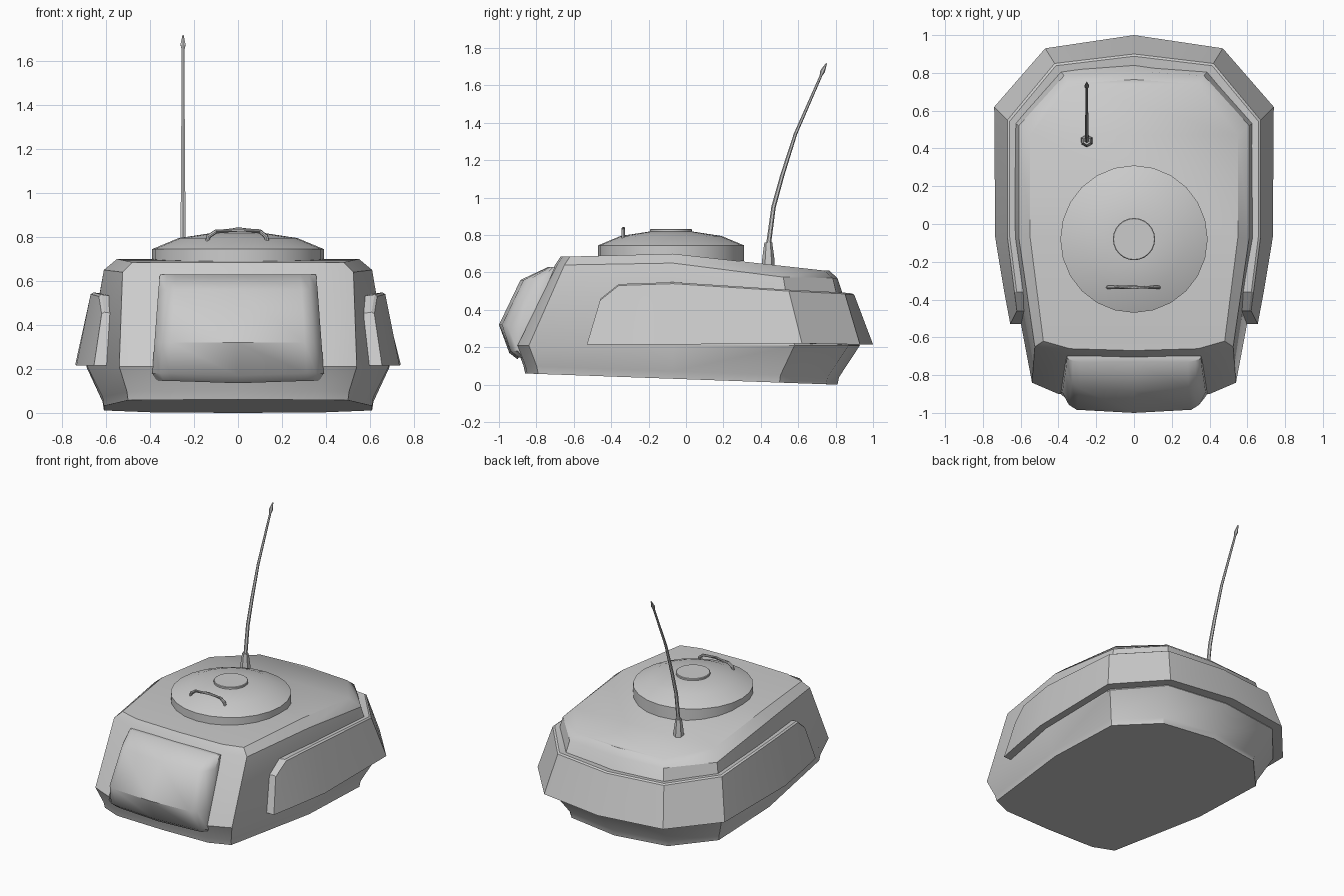
import bpy, math
from mathutils import Vector

if "Cube" in bpy.data.objects:
    bpy.data.objects.remove(bpy.data.objects["Cube"])


def make(name, verts, faces, angle=30):
    me = bpy.data.meshes.new(name)
    me.from_pydata(verts, [], faces)
    ob = bpy.data.objects.new(name, me)
    bpy.context.collection.objects.link(ob)
    bpy.ops.object.select_all(action='DESELECT')
    bpy.context.view_layer.objects.active = ob
    ob.select_set(True)
    bpy.ops.object.mode_set(mode='EDIT')
    bpy.ops.mesh.select_all(action='SELECT')
    bpy.ops.mesh.remove_doubles(threshold=0.0005)
    bpy.ops.mesh.normals_make_consistent(inside=False)
    bpy.ops.object.mode_set(mode='OBJECT')
    bpy.ops.object.shade_smooth_by_angle(angle=math.radians(angle))
    return ob


def bridge(rings, closed=True):
    n = len(rings[0])
    verts = [p for r in rings for p in r]
    faces = [(k*n+i, k*n+(i+1) % n, (k+1)*n+(i+1) % n, (k+1)*n+i)
             for k in range(len(rings)-1) for i in range(n if closed else n-1)]
    return verts, faces


def mirrored(half):
    # half outline from front centre to rear centre -> full loop
    return half + [(-x, y, z) for x, y, z in half[-2:0:-1]]


def tube(name, path, radii, sides, angle=40):
    # tapered tube along a path with flat ends
    pts = [Vector(p) for p in path]
    rings = []
    for i, p in enumerate(pts):
        d = (pts[min(i+1, len(pts)-1)] - pts[max(i-1, 0)]).normalized()
        u = d.cross(Vector((1, 0, 0)) if abs(d.x) < 0.8 else Vector((0, 1, 0))).normalized()
        if abs(d.x) < 0.98 and abs(d.y) < 0.001:
            u = Vector((0, 1, 0))
        v = d.cross(u)
        rings.append([p + radii[i]*(u*math.cos(a) + v*math.sin(a))
                      for a in (2*math.pi*k/sides for k in range(sides))])
    verts, faces = bridge(rings)
    m = len(verts)
    faces += [tuple(range(sides)), tuple(range(m-sides, m))]
    return make(name, verts, faces, angle)


# turret shell: lofted outlines with strip-filled roof and floor
bottom_xy = [(0, -.86), (.36, -.85), (.50, -.79), (.61, -.07), (.61, .50), (.38, .75), (0, .81)]
bottom = [(x, y, .06*(.81-y)/1.67) for x, y in bottom_xy]
lip = [(x*1.01, y*1.01, z+.04) for x, y, z in bottom]
mid = [(x, y, .21) for x, y in
       [(0, -.91), (.40, -.90), (.54, -.84), (.685, -.07), (.69, .58), (.44, .87), (0, .93)]]
shoulder = [(0, -.70, .64), (.36, -.69, .64), (.525, -.65, .64), (.61, -.07, .65),
            (.61, .52, .575), (.37, .785, .57), (0, .81, .57)]
roof = [(0, -.67, .685), (.34, -.66, .685), (.48, -.62, .685), (.55, -.07, .70),
        (.55, .47, .64), (.34, .74, .61), (0, .765, .61)]
verts, faces = bridge([mirrored(r) for r in (bottom, lip, mid, shoulder, roof)])
for base in (0, 48):
    faces += [(base, base+1, base+11), (base+5, base+6, base+7)]
    faces += [(base+i, base+i+1, base+11-i, base+12-i) for i in range(1, 5)]
make("turret_shell", verts, faces, 35)

# wrap-around armour skirt: (outer bottom, outer top) at each station
stations = [((.655, -.53, .215), (.62, -.46, .45)),
            ((.687, -.36, .215), (.633, -.36, .53)),
            ((.735, -.07, .215), (.67, -.07, .54)),
            ((.74, .62, .22), (.67, .55, .50)),
            ((.47, .93, .215), (.42, .85, .485)),
            ((0, 1.0, .215), (0, .90, .48))]


def section(low, top):
    lo, to = Vector(low), Vector(top)
    # inward direction: sides move in x, the rear also in y
    d = Vector((-1 if lo.x > .6 else -.5 if lo.x > 0 else 0,
                0 if lo.y < .5 else -.5 if lo.y < .7 else -1, 0))
    return [lo, to, to + d*.012 + Vector((0, 0, .008)), to + d*.07, lo + d*.075]


secs = [section(*s) for s in stations]
secs += [[Vector((-p.x, p.y, p.z)) for p in s] for s in secs[-2::-1]]
verts, faces = bridge(secs)
m = len(verts)
faces += [tuple(range(5)), tuple(range(m-5, m))]
make("armour_skirt", verts, faces, 30)

# bulged gun mantlet: rows of (z, front y, half width, rear y)
rows = [(.63, -.735, .355, -.70), (.56, -.885, .362, -.73), (.32, -1.0, .38, -.83),
        (.18, -.945, .39, -.88), (.145, -.90, .37, -.86)]
grid = []
for z, yf, w, yb in rows:
    depth = min(.11, (yb - yf)*.7)
    half = [(0, yf, z - (.01 if z < .2 else 0)), (.8*w, yf+.15*depth, z),
            (.91*w, yf+.4*depth, z), (w, yf+depth, z), (w, yb, z), (0, yb, z)]
    grid.append(mirrored(half))
verts, faces = bridge(grid)
n, m = len(grid[0]), len(verts)
faces += [tuple(range(n)), tuple(range(m-n, m))]
make("gun_mantlet", verts, faces, 40)


def lathe(name, profile, sides):
    rings = [[(r*math.cos(2*math.pi*k/sides), -.08 + r*math.sin(2*math.pi*k/sides), z)
              for k in range(sides)] for r, z in profile]
    verts, faces = bridge(rings)
    m = len(verts)
    faces += [tuple(range(sides)), tuple(range(m-sides, m))]
    make(name, verts, faces, 30)


# round hatch with a small cap
lathe("hatch", [(.39, .66), (.39, .745), (.27, .795), (.12, .818)], 24)
lathe("hatch_cap", [(.112, .80), (.112, .829), (.108, .832)], 24)

# grab handle on the hatch
tube("hatch_handle", [(-.14, -.335, .775), (-.135, -.335, .802), (-.10, -.335, .825),
                      (0, -.335, .834), (.10, -.335, .825), (.128, -.335, .802),
                      (.133, -.335, .775)], [.01]*7, 8)

# whip antenna with hexagonal base and pointed tip
tube("antenna_base", [(-.25, .44, .64), (-.25, .44, .68), (-.25, .44, .76)], [.034, .032, .021], 6, 30)
path = [(-.25, .44, .74), (-.25, .468, .95), (-.25, .515, 1.12), (-.25, .585, 1.34),
        (-.25, .725, 1.66)]
tube("antenna_whip", path, [.013, .012, .011, .009, .007], 6)
tube("antenna_tip", [(-.25, .722, 1.655), (-.25, .73, 1.675), (-.25, .751, 1.718)],
     [.008, .013, .003], 6)
